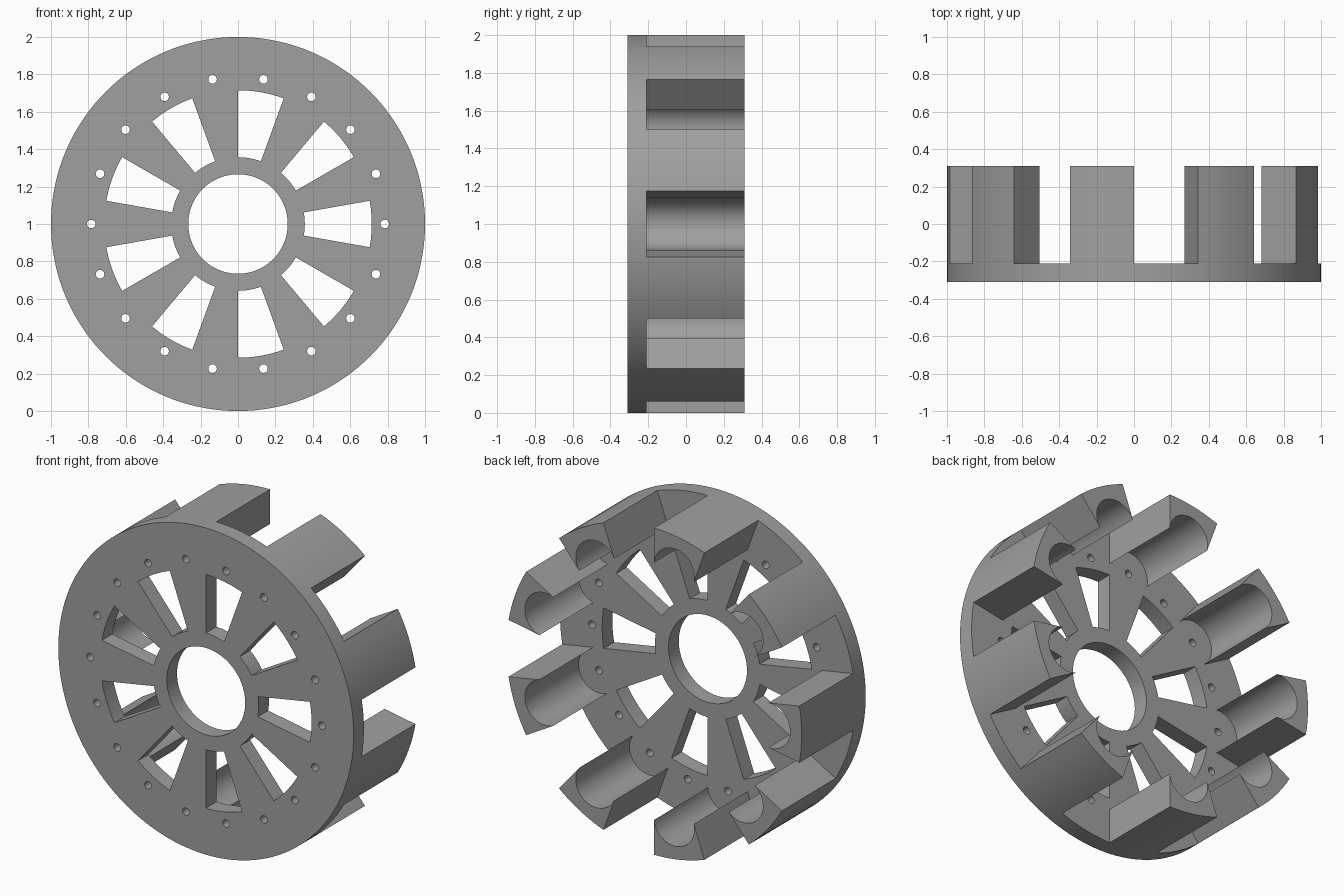
import bpy
import bmesh
from math import cos, sin, radians, pi

if "Cube" in bpy.data.objects:
    bpy.data.objects.remove(bpy.data.objects["Cube"], do_unlink=True)

PLATE_FRONT, PLATE_BACK, POST_END = -0.31, -0.21, 0.31
COUNT = 9
STEP = 360 / COUNT
HALF = 10          # half angle of each window and post
BOLT_CIRCLE = 0.785

grey = bpy.data.materials.new("housing grey")
grey.use_nodes = True
grey.diffuse_color = (0.35, 0.35, 0.35, 1)
grey.node_tree.nodes["Principled BSDF"].inputs["Base Color"].default_value = grey.diffuse_color


def arc(radius, start, end, steps, cx=0, cy=0):
    """Points on an arc, angles in degrees, both ends included."""
    angles = [radians(start + (end - start) * i / steps) for i in range(steps + 1)]
    return [(cx + radius * cos(a), cy + radius * sin(a)) for a in angles]


def circle(radius, steps, cx=0, cy=0):
    return arc(radius, 0, 360, steps, cx, cy)[:-1]


def turn(points, degrees):
    c, s = cos(radians(degrees)), sin(radians(degrees))
    return [(x * c - y * s, x * s + y * c) for x, y in points]


def extrude_outlines(name, outlines, y0, y1):
    """Fill closed outlines (inner ones become holes) and extrude from y0 to y1."""
    curve = bpy.data.curves.new(name, "CURVE")
    curve.dimensions = "2D"
    curve.fill_mode = "BOTH"
    curve.extrude = (y1 - y0) / 2
    for outline in outlines:
        spline = curve.splines.new("POLY")
        spline.points.add(len(outline) - 1)
        for point, (x, y) in zip(spline.points, outline):
            point.co = (x, y, 0, 1)
        spline.use_cyclic_u = True
    obj = bpy.data.objects.new(name, curve)
    bpy.context.collection.objects.link(obj)
    obj.rotation_euler = (pi / 2, 0, 0)
    obj.location = (0, (y0 + y1) / 2, 1)

    bpy.ops.object.select_all(action="DESELECT")
    obj.select_set(True)
    bpy.context.view_layer.objects.active = obj
    bpy.ops.object.convert(target="MESH")
    obj = bpy.context.object
    obj.name = name

    # Weld caps to walls and make the normals face outward
    bm = bmesh.new()
    bm.from_mesh(obj.data)
    bmesh.ops.remove_doubles(bm, verts=bm.verts, dist=0.0001)
    bmesh.ops.recalc_face_normals(bm, faces=bm.faces)
    bm.to_mesh(obj.data)
    bm.free()
    obj.data.materials.clear()
    obj.data.materials.append(grey)
    bpy.ops.object.shade_smooth_by_angle(angle=radians(30))
    return obj


# Front plate: disc with centre bore, tapered windows and a ring of bolt holes
window = arc(0.715, -HALF, HALF, 10) + arc(0.357, HALF, -HALF, 10)
bolt_hole = circle(0.023, 20, BOLT_CIRCLE)
outlines = [circle(1, 144), circle(0.266, 72)]
outlines += [turn(window, i * STEP) for i in range(COUNT)]
outlines += [turn(bolt_hole, i * STEP / 2) for i in range(COUNT * 2)]
extrude_outlines("front_plate", outlines, PLATE_FRONT, PLATE_BACK)

# Rim posts: wedge blocks, each with a round groove on its inner side
post = arc(1, -HALF, HALF, 8) + arc(0.137, 94, -94, 28, BOLT_CIRCLE)
for i in range(COUNT):
    extrude_outlines(f"rim_post_{i + 1}", [turn(post, (i + 0.5) * STEP)], PLATE_BACK, POST_END)
